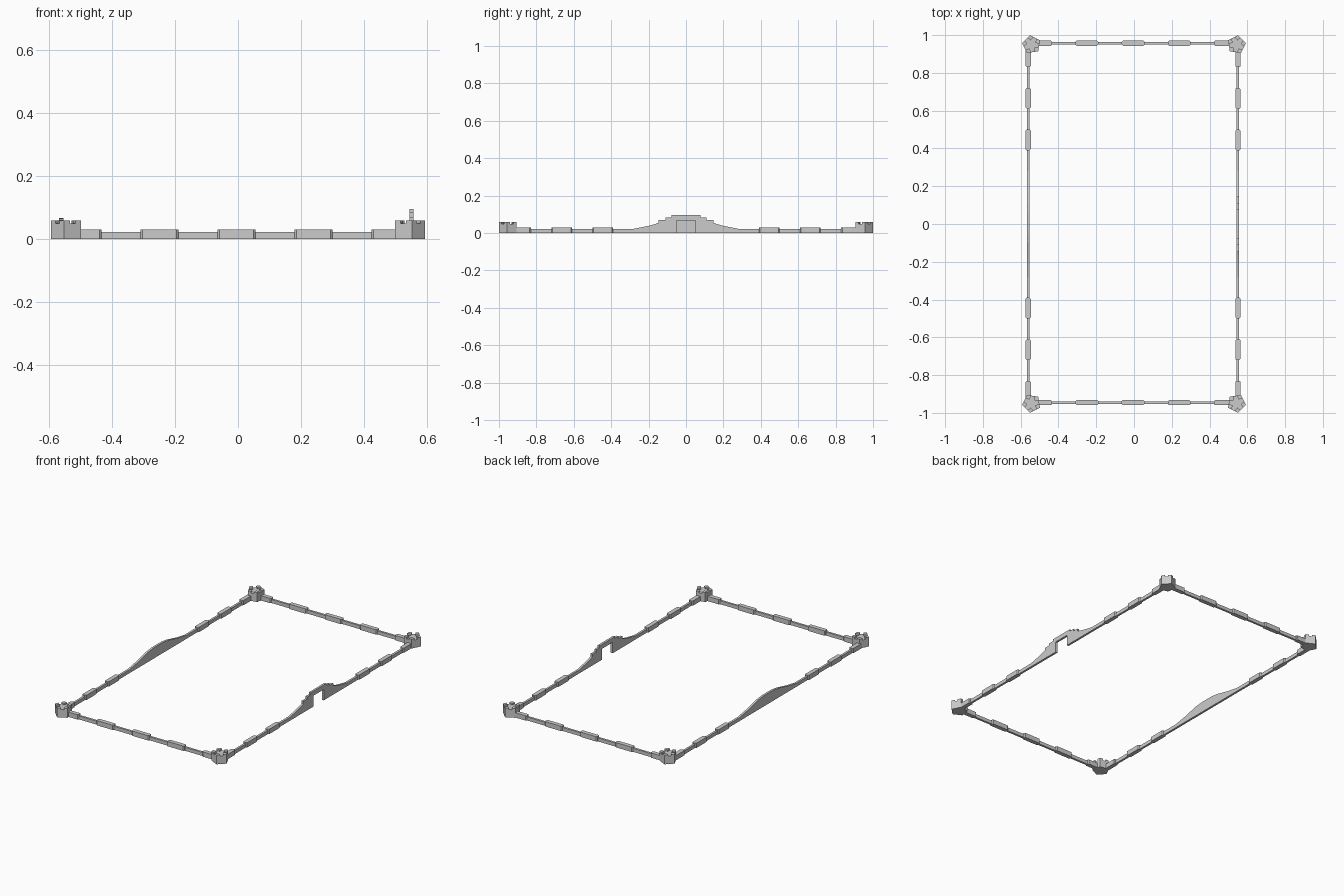
import bpy, bmesh
from math import sin, cos, radians
from mathutils import Vector

if "Cube" in bpy.data.objects:
    bpy.data.objects.remove(bpy.data.objects["Cube"])


def prism(name, pts, direction):
    """Extrude a closed polygon of 3D points along a direction."""
    bm = bmesh.new()
    face = bm.faces.new([bm.verts.new(p) for p in pts])
    new = bmesh.ops.extrude_face_region(bm, geom=[face])["geom"]
    bmesh.ops.translate(bm, vec=Vector(direction),
                        verts=[v for v in new if isinstance(v, bmesh.types.BMVert)])
    bmesh.ops.recalc_face_normals(bm, faces=bm.faces)
    me = bpy.data.meshes.new(name)
    bm.to_mesh(me)
    bm.free()
    ob = bpy.data.objects.new(name, me)
    bpy.context.collection.objects.link(ob)
    return ob


def wall_block(name, cx, cy, half, along_x):
    """Thicker wall section with chamfered ends."""
    w, c = 0.0135, 0.006
    plan = [(-half, -w + c), (-half + c, -w), (half - c, -w), (half, -w + c),
            (half, w - c), (half - c, w), (-half + c, w), (-half, w - c)]
    pts = [(cx + a, cy + b, 0) if along_x else (cx + b, cy + a, 0) for a, b in plan]
    prism(name, pts, (0, 0, 0.03))


def side_profile(name, half, x):
    """Side wall silhouette from its right half (y, z), mirrored about y = 0."""
    pts = half + [(-y, z) for y, z in reversed(half) if y > 0]
    prism(name, [(x - T / 2, y, z) for y, z in pts], (T, 0, 0))


T, H = 0.0135, 0.022            # thin wall thickness and height
XL, XR = -0.56, 0.55            # side wall positions
YF, YB = -0.946, 0.957          # front and back wall positions

# Front and back walls with thick sections
for name, y in (("front", YF), ("back", YB)):
    prism(name + "_wall", [(-0.53, y - T / 2, 0), (0.53, y - T / 2, 0),
                           (0.53, y + T / 2, 0), (-0.53, y + T / 2, 0)], (0, 0, H))
    for i in range(-2, 3):
        wall_block(f"{name}_wall_block_{i + 3}", -0.005 + 0.244 * i, y, 0.06, True)

# Left wall rising in a smooth hump
side_profile("left_wall", [(0, 0.067), (0.05, 0.066), (0.1, 0.06), (0.15, 0.048),
                           (0.2, 0.036), (0.28, H), (0.93, H), (0.93, 0)], XL)

# Right wall with stepped gateway
side_profile("right_gate_wall", [
    (0, 0.096), (0.077, 0.096), (0.077, 0.084), (0.11, 0.084), (0.11, 0.07),
    (0.147, 0.07), (0.147, 0.055), (0.165, 0.048), (0.2, 0.038), (0.28, H),
    (0.93, H), (0.93, 0), (0.052, 0), (0.052, 0.068)], XR)

# Thick sections of the side walls
for name, x in (("left", XL), ("right", XR)):
    for s in (-1, 1):
        for i in range(3):
            wall_block(f"{name}_wall_block_{s * (i + 1)}", x, s * (0.445 + 0.22 * i),
                       0.055, False)

# Pentagonal corner towers with a merlon on each corner
for sx in (-1, 1):
    for sy in (-1, 1):
        tag = ("left" if sx < 0 else "right") + ("_front" if sy < 0 else "_back")
        centre = Vector((sx * 0.543, sy * 0.950, 0))
        ring = [centre + Vector((-sx * cos(radians(45 + 72 * k)),
                                 -sy * sin(radians(45 + 72 * k)), 0)) * 0.0505
                for k in range(5)]
        prism("tower_" + tag, ring, (0, 0, 0.049))
        for k in range(5):
            v = ring[k]
            a, b = v.lerp(ring[k - 1], 0.34), v.lerp(ring[(k + 1) % 5], 0.34)
            inner = v.lerp(centre, 0.55)
            up = Vector((0, 0, 0.049))
            prism(f"merlon_{tag}_{k + 1}", [v + up, b + up, inner + up, a + up],
                  (0, 0, 0.01))
